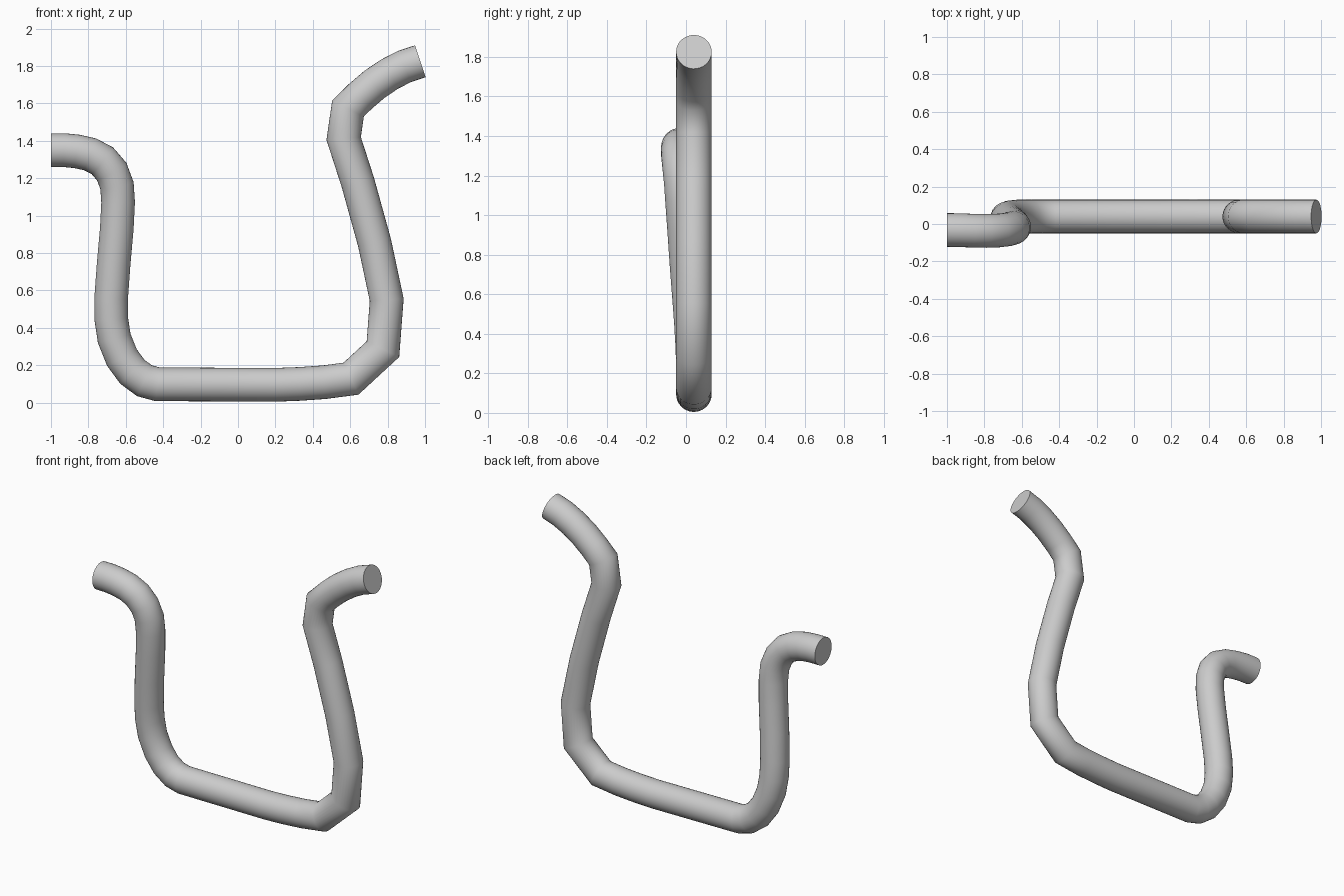
import bpy, bmesh, math
from mathutils import Vector

if "Cube" in bpy.data.objects:
    bpy.data.objects.remove(bpy.data.objects["Cube"])

RADIUS, SIDES = 0.09, 32

# centre line of the bent tube, left end to right end (x, y, z)
PATH = [Vector(p) for p in (
    (-1.0, -.032, 1.35), (-.93, -.033, 1.35), (-.86, -.036, 1.343),
    (-.79, -.037, 1.327), (-.725, -.035, 1.293), (-.675, -.029, 1.235),
    (-.647, -.021, 1.16), (-.641, -.015, 1.07), (-.648, -.005, .93),
    (-.665, .008, .74), (-.678, .022, .56), (-.678, .03, .45),
    (-.662, .036, .345), (-.62, .04, .24), (-.565, .04, .165),
    (-.5, .04, .117), (-.43, .04, .098), (.2, .04, .095),
    (.33, .04, .1), (.46, .04, .109), (.604, .04, .128),
    (.775, .04, .286), (.795, .04, .55), (.73, .04, .855),
    (.64, .04, 1.18), (.565, .04, 1.412), (.588, .04, 1.572),
    (.655, .04, 1.638), (.73, .04, 1.702), (.81, .04, 1.756),
    (.89, .04, 1.797), (.975, .04, 1.825))]


def mitred_tube(name, path, radius, sides):
    """Sweep a circle; slide each ring along its segment onto the mitre plane."""
    dirs = [(b - a).normalized() for a, b in zip(path, path[1:])]
    dirs[0] = Vector((1, 0, 0))
    u = Vector((0, 1, 0))
    v = dirs[0].cross(u)
    ring = [path[0] + radius * (math.cos(t) * u + math.sin(t) * v)
            for t in (2 * math.pi * i / sides for i in range(sides))]
    dirs[0] = (path[1] - path[0]).normalized()
    bm = bmesh.new()
    rings = [[bm.verts.new(p) for p in ring]]
    for i in range(1, len(path)):
        d = dirs[i - 1]
        n = d + dirs[i] if i < len(dirs) else d
        ring = [p + d * ((path[i] - p).dot(n) / d.dot(n)) for p in ring]
        rings.append([bm.verts.new(p) for p in ring])
    for a, b in zip(rings, rings[1:]):
        for k in range(sides):
            j = (k + 1) % sides
            bm.faces.new((a[k], a[j], b[j], b[k])).smooth = True
    # flat end caps with sharp rims
    for r in (rings[0], rings[-1]):
        cap = bm.faces.new(r)
        for e in cap.edges:
            e.smooth = False
    bmesh.ops.recalc_face_normals(bm, faces=bm.faces)
    mesh = bpy.data.meshes.new(name)
    bm.to_mesh(mesh)
    bm.free()
    obj = bpy.data.objects.new(name, mesh)
    bpy.context.collection.objects.link(obj)
    return obj


# bent tube
mitred_tube("bent_tube", PATH, RADIUS, SIDES)
